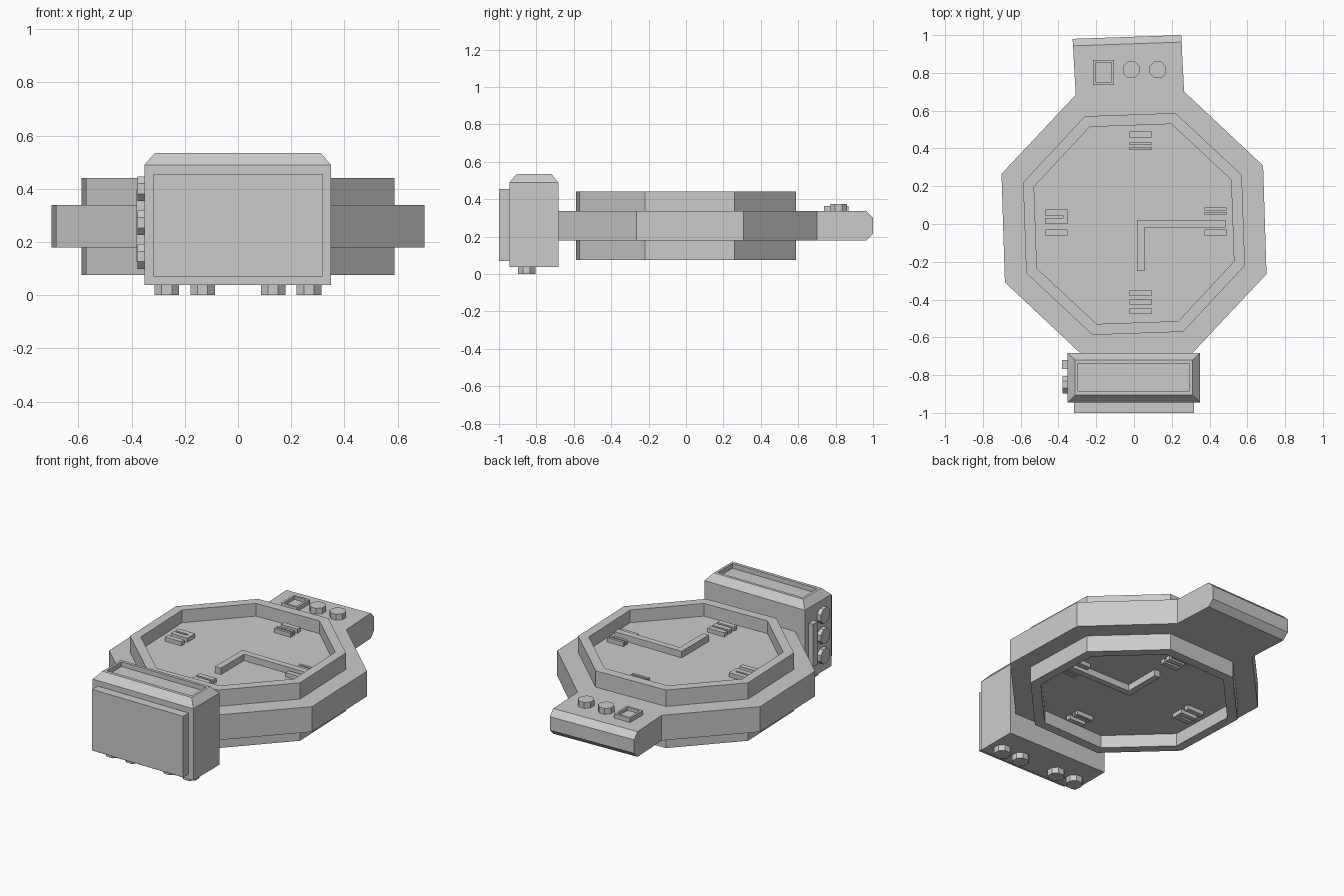
import bpy, bmesh
from math import radians, cos, sin, pi

if "Cube" in bpy.data.objects:
    bpy.data.objects.remove(bpy.data.objects["Cube"])

MID = 0.258  # middle height of the flat body


def loft(name, loops, caps=True, loc=(0, 0, 0), rot=(0, 0, 0)):
    """Skin a stack of (counter-clockwise 2D outline, height) loops."""
    bm = bmesh.new()
    rows = [[bm.verts.new((x, y, z)) for x, y in pts] for pts, z in loops]
    n = len(rows[0])
    for a, b in zip(rows, rows[1:]):
        for i in range(n):
            j = (i + 1) % n
            bm.faces.new((a[i], a[j], b[j], b[i]))
    if caps:
        bm.faces.new(rows[0][::-1])
        bm.faces.new(rows[-1])
    me = bpy.data.meshes.new(name)
    bm.to_mesh(me)
    bm.free()
    ob = bpy.data.objects.new(name, me)
    bpy.context.collection.objects.link(ob)
    ob.location, ob.rotation_euler = loc, rot
    return ob


def ngon(r, first=22.5, n=8):
    return [(r * cos(radians(first) + 2 * pi * i / n),
             r * sin(radians(first) + 2 * pi * i / n)) for i in range(n)]


def rect(x0, x1, y0, y1):
    return [(x0, y0), (x1, y0), (x1, y1), (x0, y1)]


def box(name, x0, x1, y0, y1, z0, z1, **kw):
    return loft(name, [(rect(x0, x1, y0, y1), z0), (rect(x0, x1, y0, y1), z1)], **kw)


def knob(name, r, h, loc, rot=(0, 0, 0)):
    return loft(name, [(ngon(r), 0), (ngon(r), h)], loc=loc, rot=rot)


# Octagonal body plate with the tab at the back, tab end chamfered
o = ngon(0.75, 24.3)
outline = o[:2] + [(0.25, 1.0), (-0.325, 0.98)] + o[2:]
plate = loft("body_plate", [(outline, 0.179), (outline, 0.338)])
bm = bmesh.new()
bm.from_mesh(plate.data)
ends = [e for e in bm.edges if all(v.co.y > 0.95 for v in e.verts)
        and abs(e.verts[0].co.z - e.verts[1].co.z) < 0.01]
bmesh.ops.bevel(bm, geom=ends, offset=0.037, segments=1, affect='EDGES')
bm.to_mesh(plate.data)
bm.free()

# Raised rim on both faces
out, inn = ngon(0.627, 24.5), ngon(0.565, 24.5)
rim = loft("rim", [(out, 0.07), (out, 0.183), (inn, 0.183), (inn, 0.07)],
           caps=False, loc=(0, 0, MID))
m = rim.modifiers.new("both_faces", 'MIRROR')
m.use_axis = (False, False, True)
m.use_mirror_merge = False

# Dial disc inside the rim, slightly proud of the plate
disc = ngon(0.58, 24.5)
loft("dial", [(disc, -0.103), (disc, 0.103)], loc=(0, 0, MID))

# Hands and hour bars, repeated on the underside
hands = [(0.015, -0.25), (0.055, -0.25), (0.055, -0.018),
         (0.485, -0.018), (0.485, 0.022), (0.015, 0.022)]
bars = [(0.035, 0.475), (0.035, 0.425), (0.035, 0.40),
        (0.035, -0.365), (0.035, -0.412), (0.035, -0.46),
        (-0.41, 0.06), (-0.41, 0.015), (-0.41, -0.045),
        (0.432, 0.08), (0.432, 0.055), (0.432, -0.045)]
for side, turn in (("top", 0), ("bottom", pi)):
    place = dict(loc=(0, 0, MID), rot=(turn, 0, 0))
    loft("hands_" + side, [(hands, 0.09), (hands, 0.144)], **place)
    for x, y in bars:
        h = 0.008 if y in (0.425, 0.40, 0.08, 0.055) else 0.016
        box("hour_bar_" + side, x - 0.058, x + 0.058, y - h, y + h, 0.09, 0.129, **place)
    box("hour_bar_link_" + side, -0.375, -0.352, 0.03, 0.045, 0.09, 0.129, **place)

# Tab buttons
for x in (-0.015, 0.126):
    knob("round_button", 0.048, 0.045, (x, 0.816, 0.33))
sq, sq_in = rect(-0.217, -0.105, 0.737, 0.868), rect(-0.203, -0.119, 0.751, 0.854)
loft("square_button", [(sq, 0.33), (sq, 0.365), (sq_in, 0.365), (sq_in, 0.345)])

# Front case with chamfered top and shallow tray
full, top = rect(-0.352, 0.35, -0.945, -0.683), rect(-0.312, 0.31, -0.905, -0.72)
tray = rect(-0.296, 0.295, -0.885, -0.738)
loft("case", [(full, 0.038), (full, 0.49), (top, 0.535), (tray, 0.535), (tray, 0.505)])
box("front_panel", -0.317, 0.317, -1.0, -0.94, 0.07, 0.455)

# Case knobs: four below, three on the left, plus a side strip
for x in (-0.268, -0.133, 0.132, 0.267):
    knob("bottom_knob", 0.05, 0.05, (x, -0.852, 0))
for z in (0.40, 0.272, 0.145):
    knob("side_knob", 0.05, 0.04, (-0.338, -0.85, z), (0, -pi / 2, 0))
box("side_strip", -0.382, -0.34, -0.768, -0.72, 0.125, 0.395)
